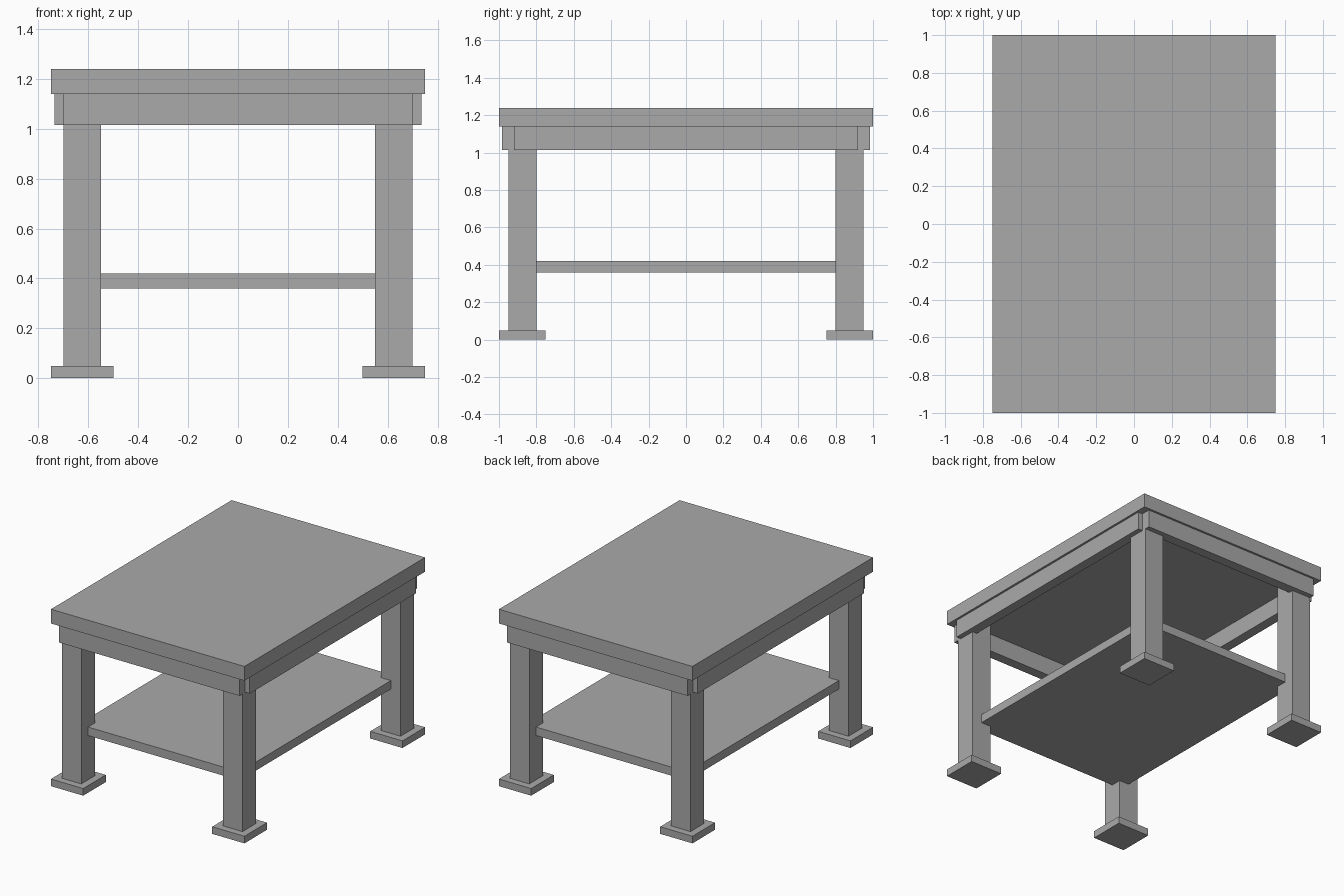
import bpy

cube = bpy.data.objects.get("Cube")
if cube:
    bpy.data.objects.remove(cube, do_unlink=True)

grey = bpy.data.materials.new("plain grey")
grey.use_nodes = True
colour = (0.4, 0.4, 0.4, 1)
grey.diffuse_color = colour
grey.node_tree.nodes["Principled BSDF"].inputs["Base Color"].default_value = colour


def box(name, x, y, z):
    """Box spanning the given (low, high) range on each axis."""
    spans = (x, y, z)
    bpy.ops.mesh.primitive_cube_add(size=1, location=[(a + b) / 2 for a, b in spans])
    part = bpy.context.object
    part.name = name
    part.scale = [b - a for a, b in spans]
    bpy.ops.object.transform_apply(location=False, rotation=False, scale=True)
    part.data.materials.append(grey)
    return part


def span(centre, half):
    return centre - half, centre + half


LEG_X, LEG_Y = 0.625, 0.875
FOOT_TOP, APRON_LOW, TOP_LOW, TOP_HIGH = 0.05, 1.015, 1.14, 1.24

# Table top and the lower shelf, whose corners reach the leg centres
box("table_top", span(0, 0.75), span(0, 1), (TOP_LOW, TOP_HIGH))
box("shelf", span(0, LEG_X), span(0, LEG_Y), (0.36, 0.42))

# Square legs on wider foot pads
for sy, end in ((-1, "front"), (1, "back")):
    for sx, side in ((-1, "right"), (1, "left")):
        x, y = sx * LEG_X, sy * LEG_Y
        box(f"{end}_{side}_leg", span(x, 0.075), span(y, 0.075), (FOOT_TOP, TOP_LOW))
        box(f"{end}_{side}_foot", span(x, 0.125), span(y, 0.125), (0, FOOT_TOP))

# Apron boards under the top, leaving small open corners
for s, end, side in ((-1, "front", "right"), (1, "back", "left")):
    box(f"{end}_apron", span(0, 0.7), span(s * 0.95, 0.035), (APRON_LOW, TOP_LOW))
    box(f"{side}_apron", span(s * 0.7, 0.035), span(0, 0.92), (APRON_LOW, TOP_LOW))
